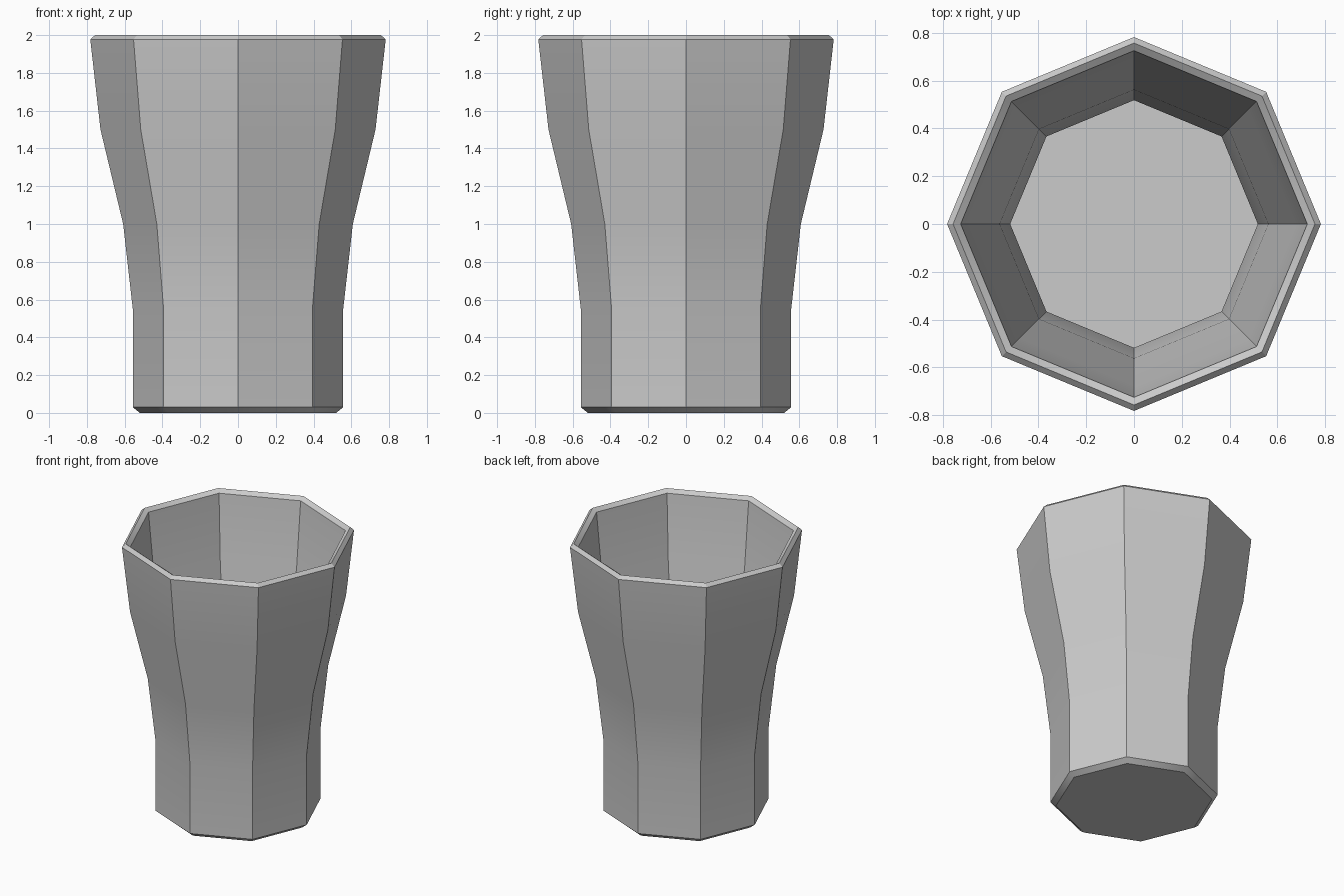
import bpy, bmesh
from math import cos, sin, radians, pi

if "Cube" in bpy.data.objects:
    bpy.data.objects.remove(bpy.data.objects["Cube"])

SIDES = 8

# Half profile (radius, height): outside from the base up, over the rim, down inside
profile = [
    (0.52, 0.0), (0.557, 0.03), (0.557, 0.55), (0.608, 1.0), (0.728, 1.5),
    (0.782, 1.977), (0.757, 2.0), (0.725, 1.977),
    (0.678, 1.5), (0.562, 1.0), (0.518, 0.55), (0.518, 0.05),
]

# Octagonal cup, corners on the axes
bm = bmesh.new()
rings = []
for r, z in profile:
    rings.append([bm.verts.new((r * cos(2 * pi * i / SIDES),
                                r * sin(2 * pi * i / SIDES), z))
                  for i in range(SIDES)])
for low, high in zip(rings, rings[1:]):
    for i in range(SIDES):
        j = (i + 1) % SIDES
        bm.faces.new((low[i], low[j], high[j], high[i]))

# Underside and inner floor
bm.faces.new(rings[0][::-1])
bm.faces.new(rings[-1])
bmesh.ops.recalc_face_normals(bm, faces=bm.faces)

mesh = bpy.data.meshes.new("cup")
bm.to_mesh(mesh)
bm.free()
cup = bpy.data.objects.new("cup", mesh)
bpy.context.collection.objects.link(cup)

# Smooth along the height, crisp between the eight sides
bpy.context.view_layer.objects.active = cup
cup.select_set(True)
bpy.ops.object.shade_smooth_by_angle(angle=radians(30))
